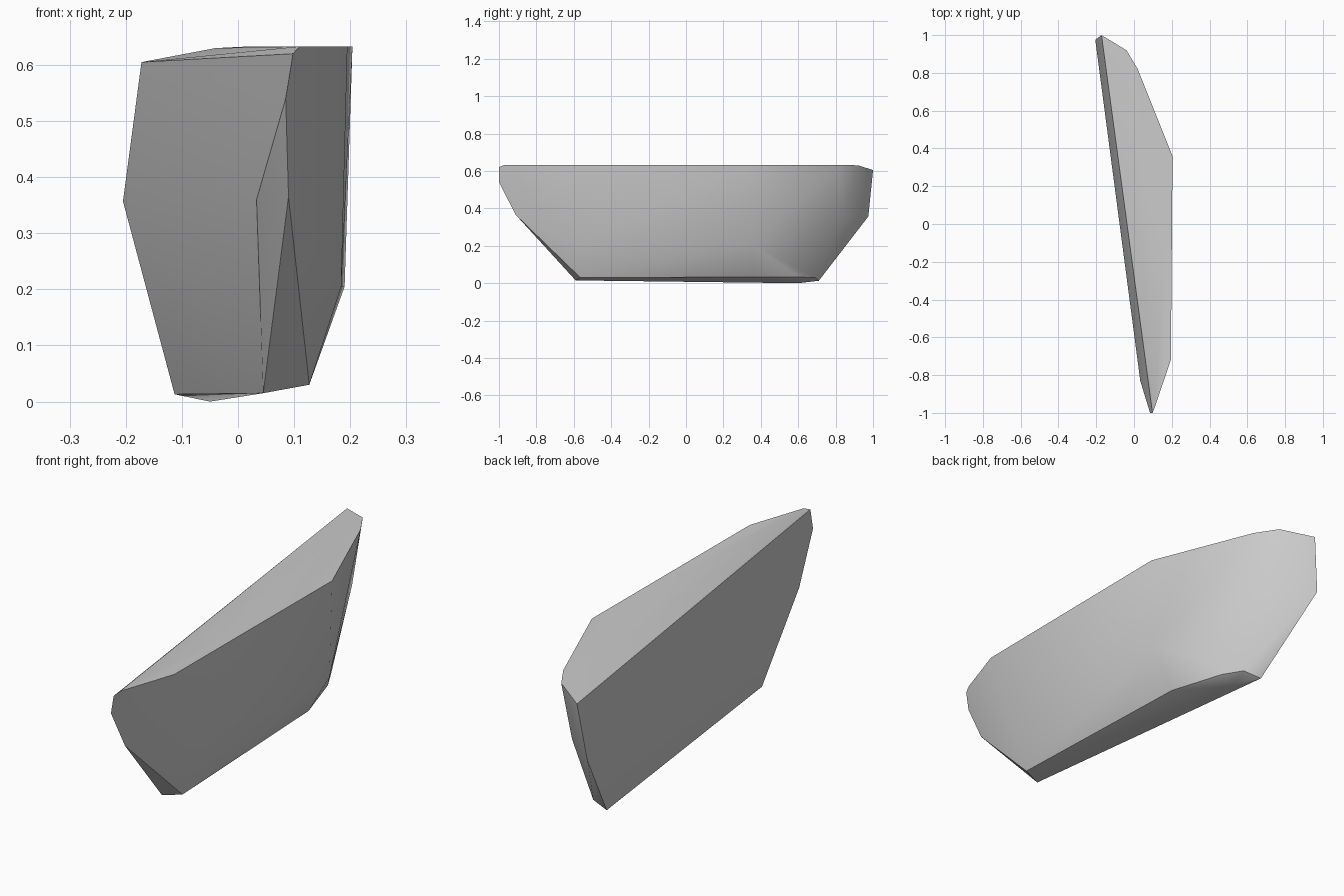
import bpy
import bmesh
import math

default_cube = bpy.data.objects.get("Cube")
if default_cube:
    bpy.data.objects.remove(default_cube, do_unlink=True)


def make_material(name, grey):
    material = bpy.data.materials.new(name)
    material.use_nodes = True
    colour = (grey, grey, grey, 1)
    material.diffuse_color = colour
    material.node_tree.nodes["Principled BSDF"].inputs["Base Color"].default_value = colour
    return material


# Outlines of the slab, from the broad top down to the narrow underside
top_rim = [(.098, -1, .62), (.11, -.97, .633), (.195, -.72, .633), (.204, .36, .633),
           (.02, .82, .633), (-.04, .92, .63), (-.172, 1, .605)]
waist = [(.033, -.83, .36), (.09, -.91, .365), (.085, -1, .54), (.184, -.58, .205),
         (.19, .36, .205), (-.043, .85, .36), (-.205, .975, .357)]
underside = [(.045, -.59, .015), (.127, -.565, .03), (.09, .36, .033),
             (.015, .6, .033), (-.034, .69, .03), (-.113, .71, .013), (-.05, .6, 0)]


def make_faceted_solid(name, outlines, material):
    """Wrap a closed convex skin around a stack of outlines."""
    bm = bmesh.new()
    for outline in outlines:
        for point in outline:
            bm.verts.new(point)
    hull = bmesh.ops.convex_hull(bm, input=bm.verts[:])
    spare = set(hull["geom_interior"]) | set(hull["geom_unused"])
    spare_verts = [item for item in spare if isinstance(item, bmesh.types.BMVert)]
    bmesh.ops.delete(bm, geom=spare_verts, context="VERTS")
    bmesh.ops.recalc_face_normals(bm, faces=bm.faces[:])
    mesh = bpy.data.meshes.new(name)
    bm.to_mesh(mesh)
    bm.free()
    mesh.materials.append(material)
    solid = bpy.data.objects.new(name, mesh)
    bpy.context.collection.objects.link(solid)
    return solid


# Single stone shard with soft sides and crisp rims
stone = make_material("stone grey", .6)
shard = make_faceted_solid("stone_shard", (top_rim, waist, underside), stone)
bpy.ops.object.select_all(action="DESELECT")
shard.select_set(True)
bpy.context.view_layer.objects.active = shard
bpy.ops.object.shade_smooth_by_angle(angle=math.radians(30))
